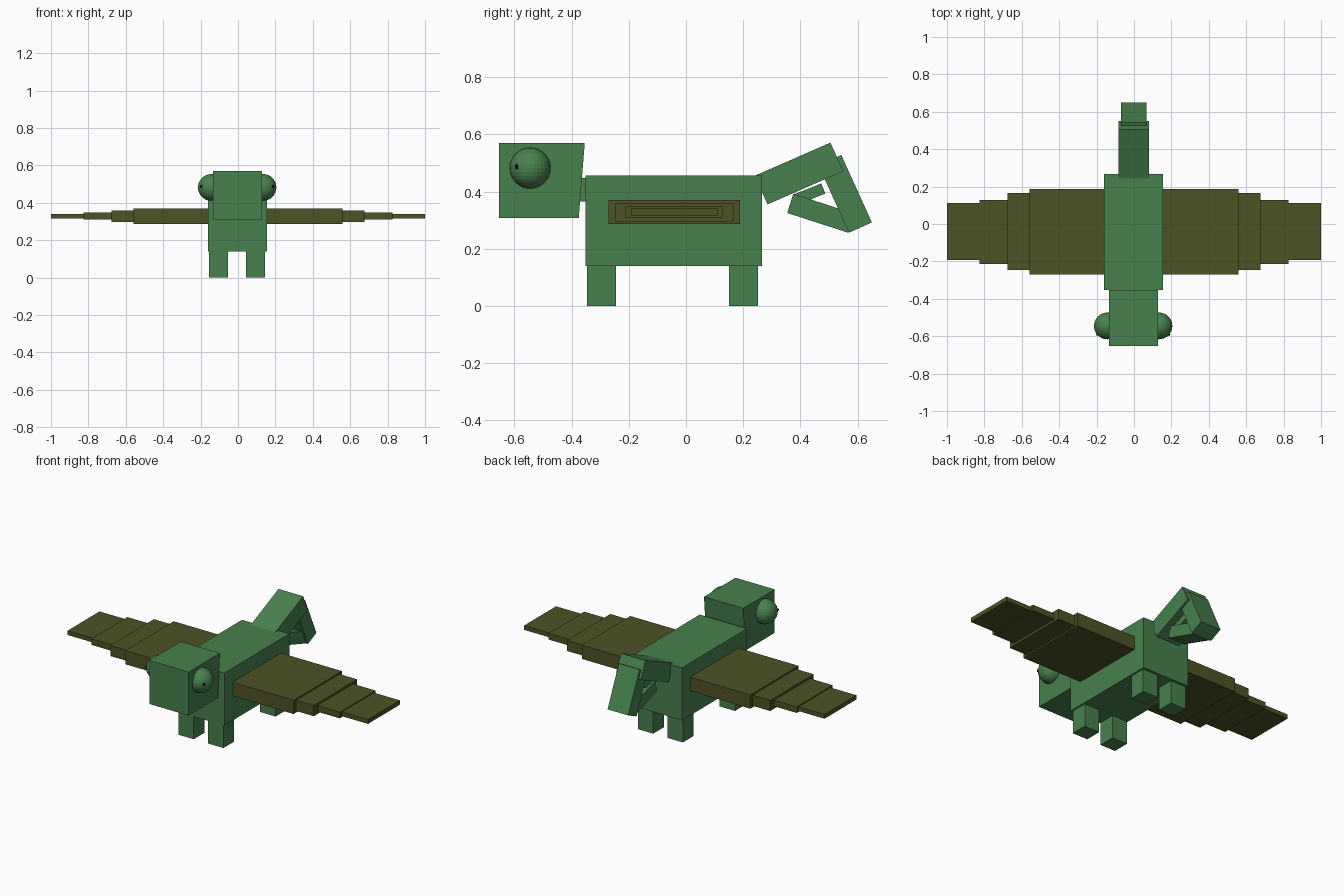
import bpy, bmesh
from mathutils import Vector

if "Cube" in bpy.data.objects:
    bpy.data.objects.remove(bpy.data.objects["Cube"])


def material(name, rgb):
    m = bpy.data.materials.new(name)
    m.diffuse_color = (*rgb, 1)
    m.use_nodes = True
    m.node_tree.nodes["Principled BSDF"].inputs["Base Color"].default_value = m.diffuse_color
    return m


GREEN = material("green", (0.065, 0.22, 0.075))
OLIVE = material("olive", (0.075, 0.085, 0.018))
BLACK = material("black", (0.003, 0.003, 0.003))
CX = -0.0025  # mirror plane of the left and right parts


def finish(name, bm, mat):
    bmesh.ops.recalc_face_normals(bm, faces=bm.faces)
    me = bpy.data.meshes.new(name)
    bm.to_mesh(me)
    bm.free()
    me.materials.append(mat)
    ob = bpy.data.objects.new(name, me)
    bpy.context.collection.objects.link(ob)
    return ob


def slab(name, profile, x0, x1, mat=GREEN):
    """Side profile of (y, z) points extruded from x0 to x1."""
    bm = bmesh.new()
    face = bm.faces.new([bm.verts.new((x0, y, z)) for y, z in profile])
    ext = bmesh.ops.extrude_face_region(bm, geom=[face])
    verts = [v for v in ext["geom"] if isinstance(v, bmesh.types.BMVert)]
    bmesh.ops.translate(bm, verts=verts, vec=(x1 - x0, 0, 0))
    return finish(name, bm, mat)


def box(name, x, y, z, mat=GREEN):
    return slab(name, [(y[0], z[0]), (y[1], z[0]), (y[1], z[1]), (y[0], z[1])], *x, mat)


def ball(name, centre, radii, mat, u=32, v=16):
    bm = bmesh.new()
    bmesh.ops.create_uvsphere(bm, u_segments=u, v_segments=v, radius=1)
    bmesh.ops.scale(bm, verts=bm.verts, vec=radii)
    bmesh.ops.translate(bm, verts=bm.verts, vec=centre)
    return finish(name, bm, mat)


# Body, neck and head
box("body", (-0.16, 0.155), (-0.352, 0.266), (0.14, 0.456))
box("neck", (-0.10, 0.095), (-0.42, -0.30), (0.365, 0.447))
slab("head", [(-0.653, 0.308), (-0.375, 0.308), (-0.354, 0.57), (-0.653, 0.57)], -0.133, 0.128)

# Wing steps: outer x, y range, z range
STEPS = [(0.56, (-0.271, 0.188), (0.287, 0.37)),
         (0.677, (-0.247, 0.166), (0.296, 0.36)),
         (0.827, (-0.213, 0.128), (0.31, 0.347)),
         (1.0, (-0.192, 0.111), (0.315, 0.341))]

for side, s in (("left", 1), ("right", -1)):
    # Eye and pupil
    ball(f"{side}_eye", (CX - 0.002 + s * 0.138, -0.545, 0.482), (0.0715,) * 3, GREEN)
    ball(f"{side}_pupil", (CX - 0.002 + s * 0.192, -0.592, 0.487), (0.006, 0.006, 0.009), BLACK, 12, 8)
    # Legs
    for end, y in (("front", (-0.346, -0.245)), ("back", (0.15, 0.251))):
        a, b = -0.005 + s * 0.0475, -0.005 + s * 0.15
        box(f"{side}_{end}_leg", (a, b), y, (0, 0.16))
    # Wing, each step reaching slightly into the one before
    inner = 0.12
    for i, (outer, y, z) in enumerate(STEPS, 1):
        box(f"{side}_wing_{i}", (s * inner, s * outer), y, z, OLIVE)
        inner = outer - 0.03

# Curled tail, each piece thinner than the last
slab("tail_base", [(0.24, 0.455), (0.505, 0.571), (0.55, 0.471), (0.285, 0.355)], -0.084, 0.08)
slab("tail_bend", [(0.463, 0.492), (0.543, 0.528), (0.65, 0.292), (0.57, 0.256)], -0.07, 0.067)
slab("tail_return", [(0.354, 0.325), (0.375, 0.392), (0.585, 0.324), (0.567, 0.256)], -0.057, 0.053)
slab("tail_tip", [(0.473, 0.428), (0.487, 0.393), (0.389, 0.353), (0.375, 0.389)], -0.044, 0.041)
